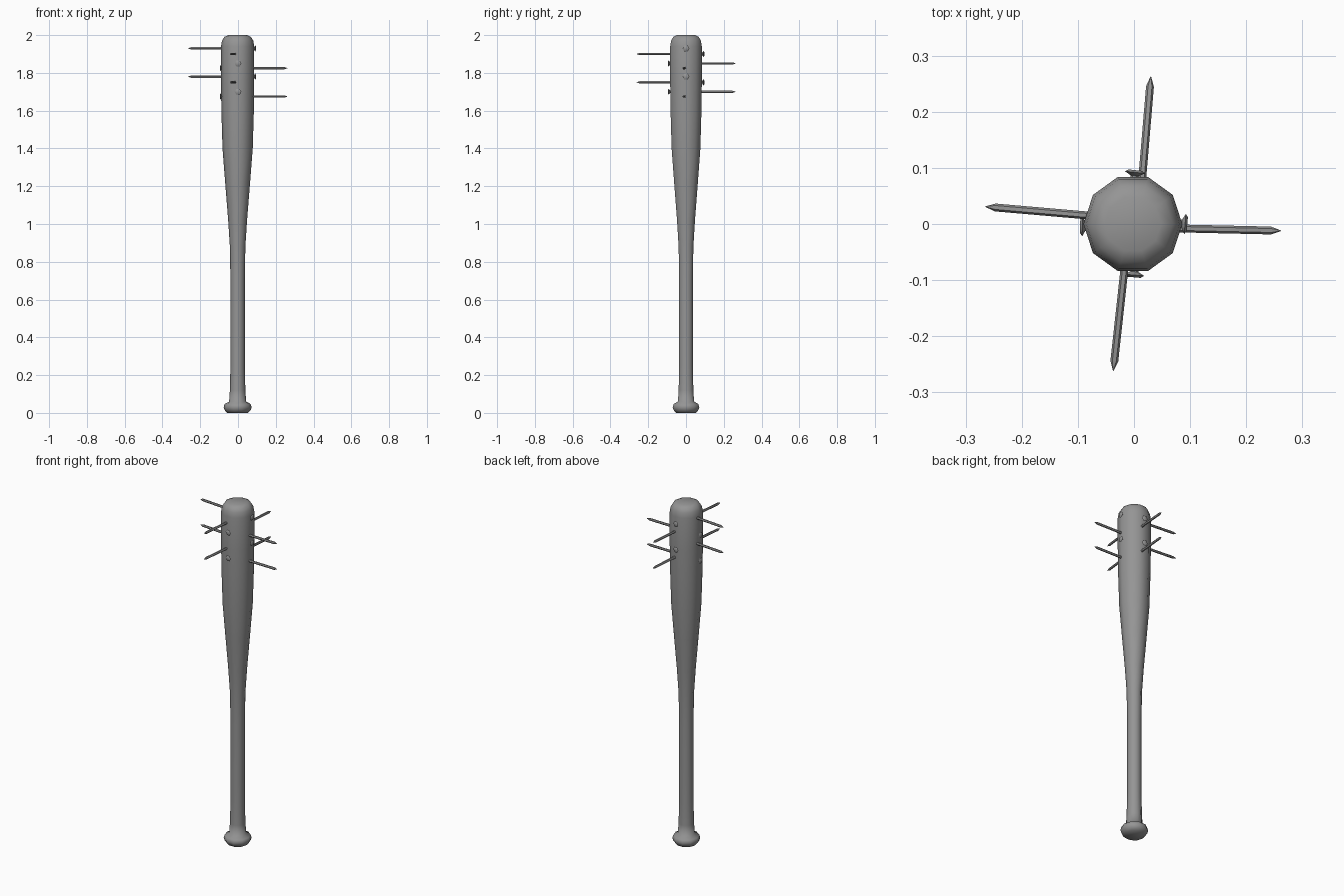
import bpy
import bmesh
from math import pi, cos, sin, radians
from mathutils import Vector

cube = bpy.data.objects.get("Cube")
if cube:
    bpy.data.objects.remove(cube, do_unlink=True)


def make_material(name, color):
    mat = bpy.data.materials.new(name)
    mat.use_nodes = True
    mat.diffuse_color = color
    mat.node_tree.nodes["Principled BSDF"].inputs["Base Color"].default_value = color
    return mat


def lathe(name, profile, sides, mat, angle):
    """Closed solid of revolution from (radius, height) pairs."""
    bm = bmesh.new()
    rings = [[bm.verts.new((r * cos(2 * pi * i / sides), r * sin(2 * pi * i / sides), z))
              for i in range(sides)] for r, z in profile]
    for low, high in zip(rings, rings[1:]):
        for i in range(sides):
            j = (i + 1) % sides
            bm.faces.new((low[i], low[j], high[j], high[i]))
    bm.faces.new(rings[0][::-1])
    bm.faces.new(rings[-1])
    mesh = bpy.data.meshes.new(name)
    bm.to_mesh(mesh)
    bm.free()
    mesh.materials.append(mat)
    obj = bpy.data.objects.new(name, mesh)
    bpy.context.collection.objects.link(obj)
    bpy.ops.object.select_all(action="DESELECT")
    obj.select_set(True)
    bpy.context.view_layer.objects.active = obj
    bpy.ops.object.shade_smooth_by_angle(angle=radians(angle))
    return obj


grey = make_material("grey", (0.3, 0.3, 0.3, 1))

# Bat: knob, slim handle, taper, barrel and rounded end
bat_profile = [(0.055, 0), (0.069, 0.015), (0.074, 0.03), (0.069, 0.047), (0.045, 0.06),
               (0.041, 0.12), (0.038, 0.25), (0.038, 0.7), (0.041, 0.88), (0.05, 1.02),
               (0.066, 1.22), (0.08, 1.4), (0.086, 1.6), (0.088, 1.75), (0.088, 1.94),
               (0.083, 1.97), (0.071, 1.99), (0.05, 2.0)]
bat = lathe("bat", bat_profile, 10, grey, 60)
bat.location.x = -0.002

# Nails: head on one side of the barrel, tip out of the other
nails = [((0.093, 0), (-0.265, 0.031), 1.93),
         ((0.002, 0.094), (-0.037, -0.262), 1.90),
         ((0, -0.093), (0.03, 0.263), 1.85),
         ((-0.094, -0.004), (0.262, -0.012), 1.825)]
for row in range(2):
    for n, (head, tip, z) in enumerate(nails):
        start = Vector((*head, z - row * 0.15))
        along = Vector((*tip, start.z)) - start
        length = along.length
        nail_profile = [(0.012, -0.002), (0.018, 0.002), (0.007, 0.008),
                        (0.007, length - 0.018), (0.0005, length)]
        nail = lathe(f"nail_{row + 1}_{n + 1}", nail_profile, 6, grey, 40)
        nail.location = start
        nail.rotation_euler = along.to_track_quat("Z", "Y").to_euler()
